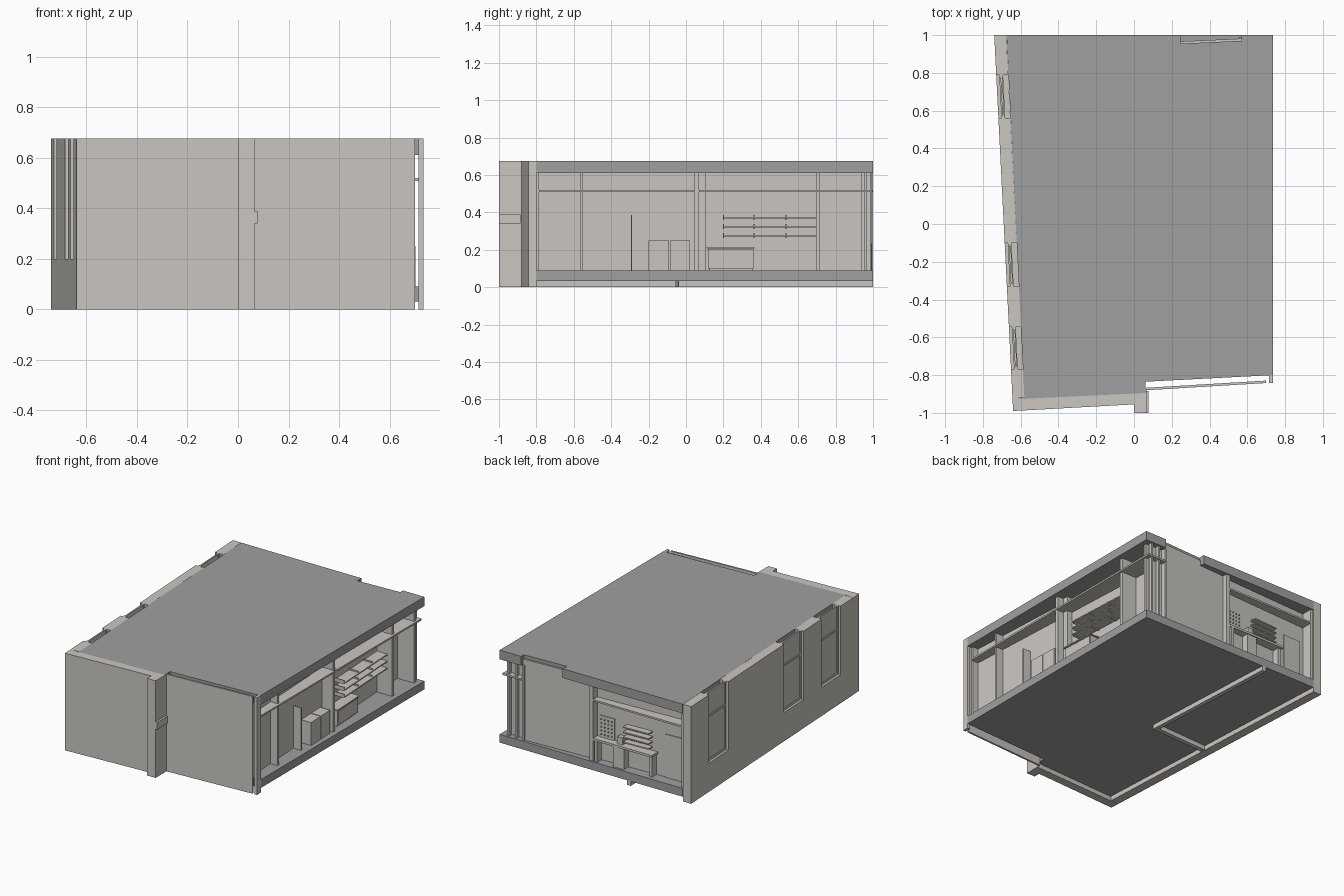
import bpy, bmesh

if "Cube" in bpy.data.objects:
    bpy.data.objects.remove(bpy.data.objects["Cube"])

def material(name, rgb):
    m = bpy.data.materials.new(name)
    m.diffuse_color = (*rgb, 1)
    m.use_nodes = True
    m.node_tree.nodes["Principled BSDF"].inputs["Base Color"].default_value = m.diffuse_color
    return m

WALL = material("warm_plaster", (0.60, 0.575, 0.535))
SLAB = material("grey_concrete", (0.35, 0.35, 0.35))
H, F0, F1, C0 = 0.676, 0.032, 0.09, 0.612   # top, floor slab, ceiling underside


def prism(name, pts, z0, z1, mat=WALL):
    bm = bmesh.new()
    low = [bm.verts.new((x, y, z0)) for x, y in pts]
    top = [bm.verts.new((x, y, z1)) for x, y in pts]
    bm.faces.new(low)
    bm.faces.new(top)
    n = len(pts)
    for i in range(n):
        j = (i + 1) % n
        bm.faces.new((low[i], low[j], top[j], top[i]))
    bmesh.ops.recalc_face_normals(bm, faces=bm.faces)
    me = bpy.data.meshes.new(name)
    bm.to_mesh(me)
    bm.free()
    me.materials.append(mat)
    ob = bpy.data.objects.new(name, me)
    bpy.context.collection.objects.link(ob)
    return ob


def box(name, x0, x1, y0, y1, z0, z1, mat=WALL):
    return prism(name, [(x0, y0), (x1, y0), (x1, y1), (x0, y1)], z0, z1, mat)


# Floor and ceiling slabs; the ceiling has a notch in its back edge
front_edge = [(0.735, -0.80), (0.06, -0.835), (0.06, -0.895), (-0.58, -0.925), (-0.675, 1)]
prism("floor_slab", [(0.735, 1)] + front_edge, F0, F1, SLAB)
prism("ceiling_slab", [(0.735, 1)] + front_edge
      + [(0.25, 1), (0.25, 0.955), (0.57, 0.97), (0.57, 1)], C0, H, SLAB)


# Slanted left wall, in pieces between the three tall windows
def left(y, off):
    return (-0.64 - 0.1 * (y + 0.99) / 1.99 + off, y)


def left_piece(name, y0, y1, o0, o1, z0, z1):
    prism(name, [left(y0, o0), left(y0, o1), left(y1, o1), left(y1, o0)], z0, z1)


windows = [(-0.77, -0.545), (-0.33, -0.10), (0.56, 0.79)]
start = -0.92
for a, b in windows:
    left_piece("left_wall_pier", start, a, 0, 0.064, 0, H)
    left_piece("window_sill_wall", a, b, 0, 0.064, 0, 0.20)
    left_piece("window_pane", a, b, 0.022, 0.032, 0.20, H)
    left_piece("window_transom", a, b, 0.016, 0.036, 0.508, 0.52)
    for s in (a, b - 0.014):
        left_piece("window_jamb", s, s + 0.014, 0.016, 0.036, 0.20, H)
    left_piece("window_bottom_rail", a, b, 0.016, 0.036, 0.20, 0.214)
    start = b
left_piece("left_wall_pier", start, 1.0, 0, 0.064, 0, H)

# Front wall with its projecting pier
prism("front_wall", [(-0.64, -0.99), (0.0, -0.955), (0.0, -1), (0.065, -1), (0.065, -0.87),
                     (0.06, -0.895), (-0.58, -0.925), (-0.6435, -0.92)], 0, H)
box("pier_bracket", 0.065, 0.078, -1.0, -0.885, 0.34, 0.39)
prism("front_screen_wall", [(0.065, -0.88), (0.70, -0.842), (0.70, -0.829), (0.065, -0.867)], 0, H)
box("front_end_post", 0.715, 0.735, -0.842, -0.798, 0, H)


# Recessed wall on the right side: plane runs parallel to the left wall
def right(y, off=0.0):
    return (0.57 + (0.97 - y) * 0.05 + off, y)


def right_item(name, y0, y1, depth, z0, z1, start=0.0):
    prism(name, [right(y0, start), right(y0, depth), right(y1, depth), right(y1, start)], z0, z1)


def right_fin(name, y0, y1, xmax, z0, z1):
    prism(name, [right(y0), (xmax, y0), (xmax, y1), right(y1)], z0, z1)


right_item("right_inner_wall", -0.803, 0.968, 0, F1, C0, -0.02)
for y0, y1 in ((-0.80, -0.785), (-0.565, -0.55), (0.045, 0.07), (0.695, 0.717), (0.936, 0.957)):
    right_fin("right_mullion", y0, y1, 0.70, F1, C0)
right_item("right_pilaster", 0.07, 0.107, 0.04, F1, C0)
for y0, y1 in ((-0.785, 0.045), (0.07, 0.998)):
    right_fin("right_transom", y0, y1, 0.715, 0.508, 0.52)

# Right side furniture: divider, two cupboards, sideboard, shelves
right_item("divider_panel", -0.295, -0.288, 0.06, F1, 0.385)
for y0, y1 in ((-0.20, -0.09), (-0.083, 0.022)):
    right_item("cupboard", y0, y1, 0.075, F1, 0.25)
right_item("sideboard_body", 0.118, 0.36, 0.07, 0.10, 0.205)
right_item("sideboard_top", 0.11, 0.365, 0.078, 0.208, 0.216)
right_item("sideboard_drawer", 0.125, 0.355, 0.074, 0.122, 0.20, 0.06)
right_item("sideboard_plinth", 0.125, 0.355, 0.06, F1, 0.10)
for z in (0.275, 0.323, 0.371):
    right_item("wall_shelf", 0.197, 0.70, 0.08, z - 0.004, z + 0.004)
    for y in (0.197, 0.362, 0.53, 0.695):
        right_item("shelf_bracket", y, y + 0.006, 0.07, z - 0.012, z + 0.014)


# Recessed wall along the back
def back(x, off=0.0):
    return (x, 0.943 + 0.047 * x + off)


def back_item(name, x0, x1, depth, z0, z1, start=0.0):
    prism(name, [back(x0, start), back(x1, start), back(x1, depth), back(x0, depth)], z0, z1)


def back_fin(name, x0, x1, ymax, z0, z1):
    prism(name, [back(x0), back(x1), (x1, ymax), (x0, ymax)], z0, z1)


back_item("back_inner_wall", -0.675, 0.57, 0, F1, C0, -0.02)
back_item("back_blank_panel", 0.04, 0.57, 0.012, F1, C0 + 0.04)
back_fin("back_mullion", 0.02, 0.05, 0.992, F1, C0)
back_fin("back_end_mullion", -0.675, -0.66, 0.992, F1, C0)
back_fin("back_transom", -0.66, 0.02, 0.992, 0.508, 0.52)
for x in (0.555, 0.61, 0.67):
    box("corner_post", x, x + 0.014, 0.965, 0.99, F1, C0)

# Back furniture: desk, drawers, pegboard, shelves and door
back_fin("desk_top", -0.43, 0.02, 0.992, 0.235, 0.25)
for x0, x1 in ((-0.21, -0.13), (-0.42, -0.40), (-0.01, 0.01)):
    back_item("desk_support", x0, x1, 0.05, F1, 0.235)
back_item("desk_box", -0.19, -0.15, 0.035, 0.25, 0.30)
back_item("pegboard", -0.11, 0.0, 0.006, 0.25, 0.40)
for i in range(4):
    for j in range(5):
        x, z = -0.095 + i * 0.026, 0.27 + j * 0.026
        back_item("peg", x, x + 0.006, 0.016, z, z + 0.006)
for z in (0.275, 0.31, 0.345, 0.38):
    back_item("back_shelf", -0.39, -0.20, 0.045, z - 0.004, z + 0.004)
back_item("back_door", -0.63, -0.49, 0.007, F1, 0.39)

# Footings showing under the floor
prism("footing_long", [(-0.275, 1), (-0.245, 1), (-0.195, -0.01), (-0.225, -0.01)], 0, F0)
prism("footing_cross", [(-0.195, -0.01), (-0.195, -0.04), (-0.62, -0.06), (-0.62, -0.03)], 0, F0)
